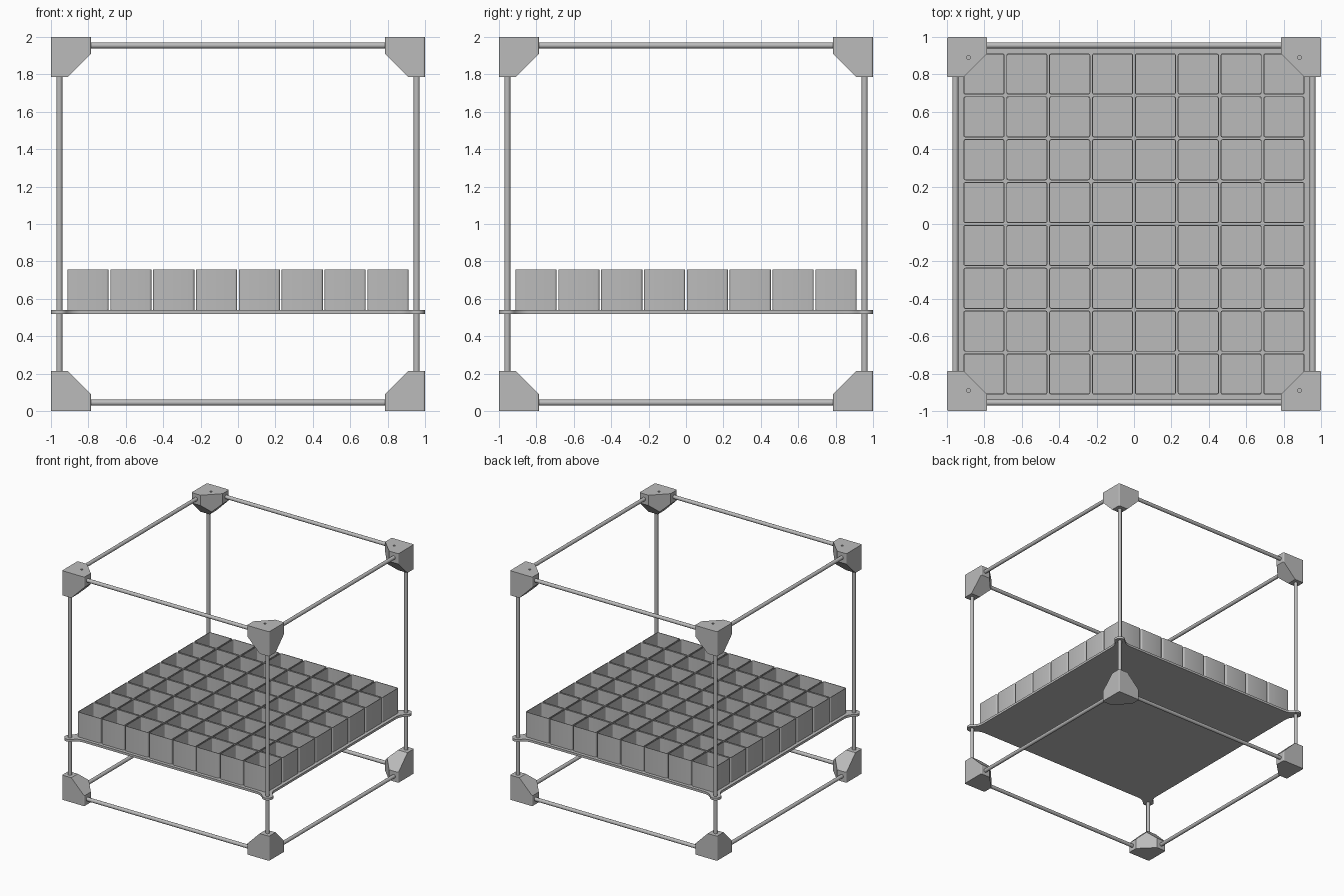
import bpy
import bmesh
from math import sin, cos, radians, acos, sqrt
from mathutils import Matrix, Vector

cube = bpy.data.objects.get("Cube")
if cube:
    bpy.data.objects.remove(cube, do_unlink=True)

GREY = bpy.data.materials.new("grey")
GREY.use_nodes = True
GREY.diffuse_color = (0.5, 0.5, 0.5, 1)
GREY.node_tree.nodes["Principled BSDF"].inputs["Base Color"].default_value = (0.5, 0.5, 0.5, 1)

SIDE = 0.955      # rod centre line
LOW, HIGH = 0.045, 1.955
ROD = 0.016


def finish(name, bm, smooth=True):
    bmesh.ops.recalc_face_normals(bm, faces=bm.faces)
    mesh = bpy.data.meshes.new(name)
    bm.to_mesh(mesh)
    bm.free()
    mesh.materials.append(GREY)
    ob = bpy.data.objects.new(name, mesh)
    bpy.context.collection.objects.link(ob)
    if smooth:
        bpy.ops.object.select_all(action='DESELECT')
        ob.select_set(True)
        bpy.context.view_layer.objects.active = ob
        bpy.ops.object.shade_smooth_by_angle(angle=radians(35))
    return ob


def mirror(ob, x, y):
    mod = ob.modifiers.new("mirror", 'MIRROR')
    mod.use_axis = (x, y, False)


def loft(bm, rings):
    """Join (outline, z) rings with quads and cap both ends."""
    loops = [[bm.verts.new((x, y, z)) for x, y in pts] for pts, z in rings]
    for a, b in zip(loops, loops[1:]):
        for i in range(len(a)):
            j = (i + 1) % len(a)
            bm.faces.new((a[i], a[j], b[j], b[i]))
    bm.faces.new(loops[0])
    bm.faces.new(loops[-1])


def arc(cx, cy, r, start, end, n):
    angles = [radians(start + (end - start) * i / n) for i in range(n + 1)]
    return [(cx + r * cos(a), cy + r * sin(a)) for a in angles]


def four_corners(corner):
    """Repeat the outline of the +x +y corner round the square."""
    pts = []
    for k in range(4):
        c, s = (1, 0, -1, 0)[k], (0, 1, 0, -1)[k]
        pts += [(x * c - y * s, x * s + y * c) for x, y in corner]
    return pts


def rounded_square(half, r):
    return four_corners(arc(half - r, half - r, r, 0, 90, 4))


# Frame rods, mirrored to all edges
def rod(name, centre, length, axis, x, y):
    bm = bmesh.new()
    bmesh.ops.create_cone(bm, cap_ends=True, segments=24, radius1=ROD, radius2=ROD, depth=length)
    turn = Vector((0, 0, 1)).rotation_difference(Vector(axis)).to_matrix().to_4x4()
    bmesh.ops.transform(bm, matrix=Matrix.Translation(centre) @ turn, verts=bm.verts)
    mirror(finish(name, bm), x, y)


rod("upright_rods", (SIDE, SIDE, 1), 1.7, (0, 0, 1), True, True)
for level, z in (("lower", LOW), ("upper", HIGH)):
    rod(level + "_cross_rods", (0, SIDE, z), 1.7, (1, 0, 0), False, True)
    rod(level + "_side_rods", (SIDE, 0, z), 1.7, (0, 1, 0), True, False)


# Corner blocks: a cube with the three inner edges cut off at 45 degrees
def corner_block(name, top):
    size, limit = 0.215, 0.305
    bm = bmesh.new()
    bmesh.ops.create_cube(bm, size=size)
    bmesh.ops.translate(bm, vec=(size / 2,) * 3, verts=bm.verts)
    upright = [e for e in bm.edges
               if abs(e.verts[0].co.z - e.verts[1].co.z) > 0.1
               and e.verts[0].co.x + e.verts[0].co.y < limit]
    bmesh.ops.bevel(bm, geom=upright, offset=0.01, segments=3, profile=0.5, affect='EDGES')
    for n in ((1, 1, 0), (1, 0, 1), (0, 1, 1)):
        point = Vector(n) * limit / 2
        cut = bmesh.ops.bisect_plane(bm, geom=bm.verts[:] + bm.edges[:] + bm.faces[:],
                                     plane_co=point, plane_no=n, clear_outer=True)
        edges = [g for g in cut["geom_cut"] if isinstance(g, bmesh.types.BMEdge)]
        bmesh.ops.holes_fill(bm, edges=edges, sides=0)
    for v in bm.verts:
        v.co = (1 - v.co.x, 1 - v.co.y, 2 - v.co.z if top else v.co.z)
    ob = finish(name, bm, smooth=False)
    if top:
        # Screw hole
        hole = bmesh.new()
        bmesh.ops.create_cone(hole, cap_ends=True, segments=16, radius1=0.01, radius2=0.01, depth=0.3)
        bmesh.ops.translate(hole, vec=(0.885, 0.89, 2), verts=hole.verts)
        cutter = finish("hole_cutter", hole, smooth=False)
        cutter.hide_render = True
        cutter.hide_set(True)
        mod = ob.modifiers.new("hole", 'BOOLEAN')
        mod.operation = 'DIFFERENCE'
        mod.object = cutter
    mirror(ob, True, True)


corner_block("lower_corner_blocks", False)
corner_block("upper_corner_blocks", True)

# Shelf plate with a filleted round ear around each upright
edge, ear, fillet = 0.94, 0.045, 0.1
rise = edge + fillet - SIDE
run = sqrt((fillet + ear) ** 2 - rise ** 2)
lean = acos(run / (fillet + ear)) * 180 / 3.14159265
corner = (arc(edge + fillet, SIDE - run, fillet, 180, 90 + lean, 8)
          + arc(SIDE, SIDE, ear, lean - 90, 180 - lean, 16)[1:-1]
          + arc(SIDE - run, edge + fillet, fillet, -lean, -90, 8))
bm = bmesh.new()
outline = four_corners(corner)
loft(bm, [(outline, 0.52), (outline, 0.54)])
finish("shelf_plate", bm)

# Grid of open thin-walled bins
count, width, wall = 8, 0.22, 0.005
pitch = (1.824 - width) / (count - 1)
outer = rounded_square(width / 2, 0.012)
inner = rounded_square(width / 2 - wall, 0.012 - wall)
bm = bmesh.new()
loft(bm, [(outer, 0.54), (outer, 0.757), (inner, 0.757), (inner, 0.546)])
bins = finish("bins", bm)
bins.location = (-pitch * (count - 1) / 2, -pitch * (count - 1) / 2, 0)
for i in range(2):
    mod = bins.modifiers.new("row", 'ARRAY')
    mod.count = count
    mod.use_relative_offset = False
    mod.use_constant_offset = True
    mod.constant_offset_displace = (pitch, 0, 0) if i == 0 else (0, pitch, 0)
